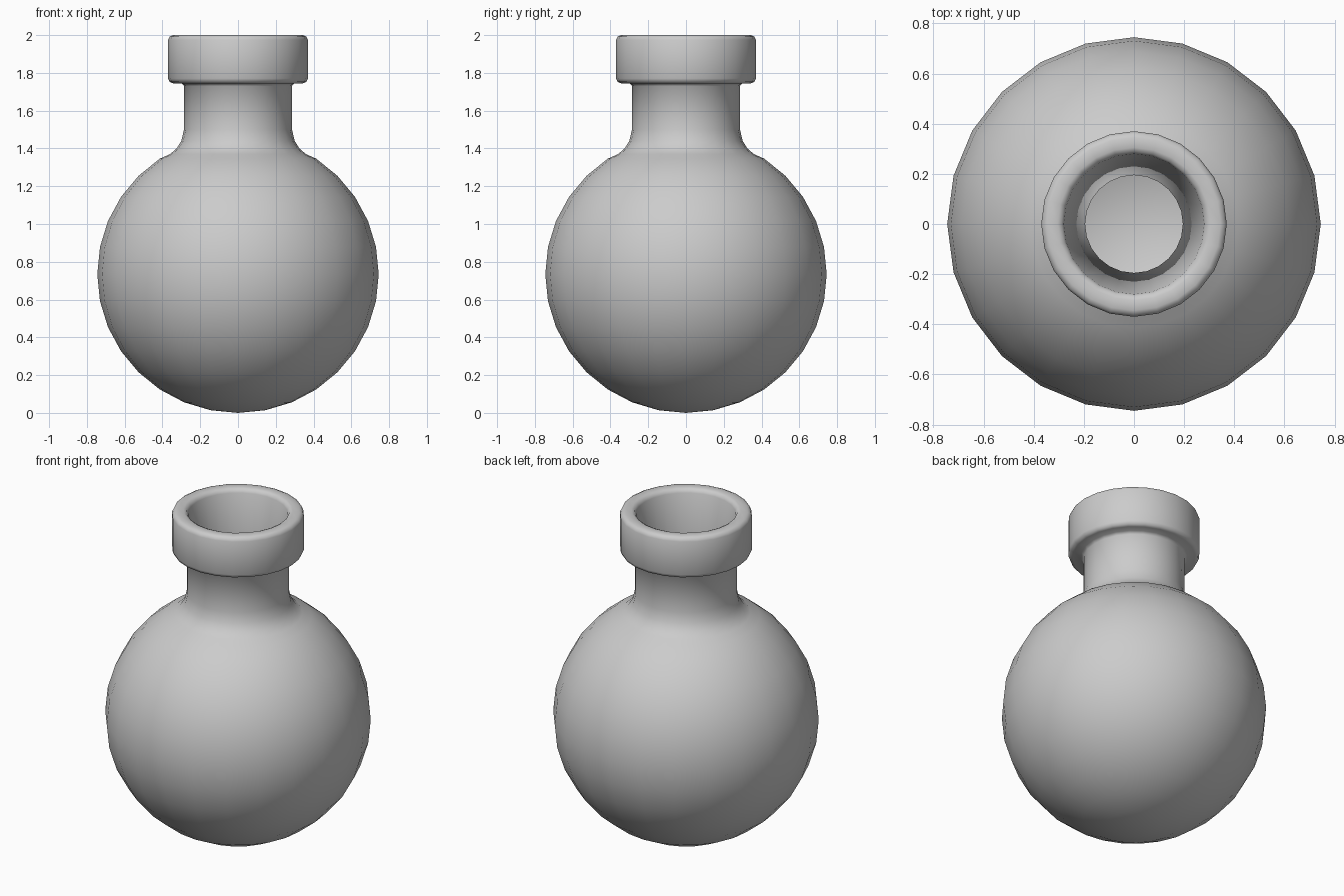
import bpy, bmesh
from math import sin, cos, radians, tau

if "Cube" in bpy.data.objects:
    bpy.data.objects.remove(bpy.data.objects["Cube"])

SEG = 24


def lathe(name, profile):
    """Spin an (r, z) profile around z; r == 0 gives a pole."""
    bm = bmesh.new()
    rings = []
    for r, z in profile:
        n = 1 if r < 1e-5 else SEG
        rings.append([bm.verts.new((r * cos(tau * i / SEG), r * sin(tau * i / SEG), z))
                      for i in range(n)])
    for a, b in zip(rings, rings[1:]):
        for i in range(SEG):
            j = (i + 1) % SEG
            quad = [a[i % len(a)], a[j % len(a)], b[j % len(b)], b[i % len(b)]]
            bm.faces.new(list(dict.fromkeys(quad)))
    bmesh.ops.recalc_face_normals(bm, faces=bm.faces)
    me = bpy.data.meshes.new(name)
    bm.to_mesh(me)
    bm.free()
    ob = bpy.data.objects.new(name, me)
    bpy.context.collection.objects.link(ob)
    bpy.context.view_layer.objects.active = ob
    ob.select_set(True)
    bpy.ops.object.shade_smooth_by_angle(angle=radians(50))
    return ob


def arc(r, rz, zc, first, last):
    """Sphere rings every 11.25 degrees of latitude."""
    return [(r * cos(radians(11.25 * k)), zc + rz * sin(radians(11.25 * k)))
            for k in range(first, last + 1)]


# round body, blended shoulder and neck
outer = arc(0.745, 0.735, 0.735, -8, 5)
outer += [(0.36, 1.37), (0.325, 1.40), (0.30, 1.44), (0.286, 1.50), (0.285, 1.73)]
# collar with softened edges
outer += [(0.30, 1.745), (0.345, 1.745), (0.362, 1.752), (0.37, 1.77),
          (0.37, 1.975), (0.362, 1.992), (0.345, 2.0), (0.305, 2.0), (0.288, 1.992), (0.28, 1.975)]
# tapered mouth and hollow inside
inner = [(0.195, 1.42)] + arc(0.655, 0.645, 0.735, -8, 6)[::-1]

lathe("flask", outer + inner)
